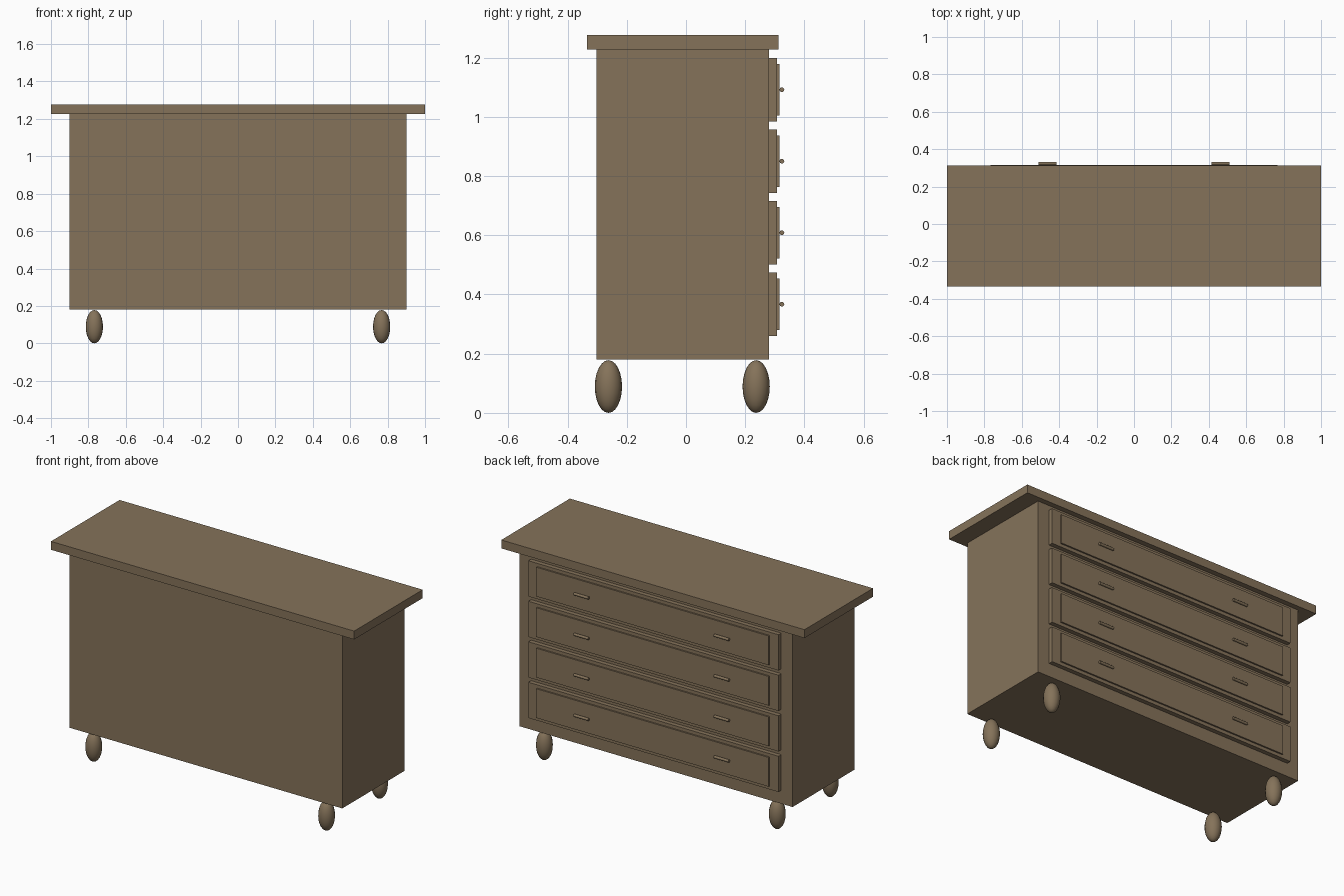
import bpy, math

if "Cube" in bpy.data.objects:
    bpy.data.objects.remove(bpy.data.objects["Cube"])

wood = bpy.data.materials.new("brown wood")
wood.diffuse_color = (0.235, 0.171, 0.102, 1)
wood.use_nodes = True
wood.node_tree.nodes["Principled BSDF"].inputs["Base Color"].default_value = wood.diffuse_color


def finish(name, smooth=False):
    ob = bpy.context.object
    ob.name = name
    bpy.ops.object.transform_apply(location=False, rotation=True, scale=True)
    ob.data.materials.append(wood)
    if smooth:
        bpy.ops.object.shade_smooth_by_angle(angle=math.radians(40))
    return ob


def box(name, x0, x1, y0, y1, z0, z1):
    bpy.ops.mesh.primitive_cube_add(
        size=1, location=((x0 + x1) / 2, (y0 + y1) / 2, (z0 + z1) / 2))
    bpy.context.object.scale = (x1 - x0, y1 - y0, z1 - z0)
    return finish(name)


# Carcass and overhanging top
box("cabinet_body", -0.9, 0.9, -0.303, 0.281, 0.181, 1.227)
box("table_top", -1, 1, -0.334, 0.312, 1.227, 1.277)

# Four drawers on the +y side, each with a raised panel and two bar handles
for i in range(4):
    zc = 1.0915 - i * 0.2415
    box(f"drawer_{i + 1}", -0.825, 0.825, 0.281, 0.307, zc - 0.1065, zc + 0.1065)
    box(f"drawer_panel_{i + 1}", -0.767, 0.767, 0.307, 0.316, zc - 0.087, zc + 0.087)
    for side, x in (("left", -0.463), ("right", 0.463)):
        bpy.ops.mesh.primitive_cylinder_add(
            vertices=16, radius=0.008, depth=0.096, location=(x, 0.324, zc),
            rotation=(0, math.pi / 2, 0))
        finish(f"handle_{side}_{i + 1}", True)

# Four egg-shaped feet
for x in (-0.768, 0.768):
    for y in (-0.262, 0.237):
        bpy.ops.mesh.primitive_uv_sphere_add(
            segments=16, ring_count=12, radius=1, location=(x, y, 0.089))
        bpy.context.object.scale = (0.046, 0.046, 0.089)
        finish("foot", True)
